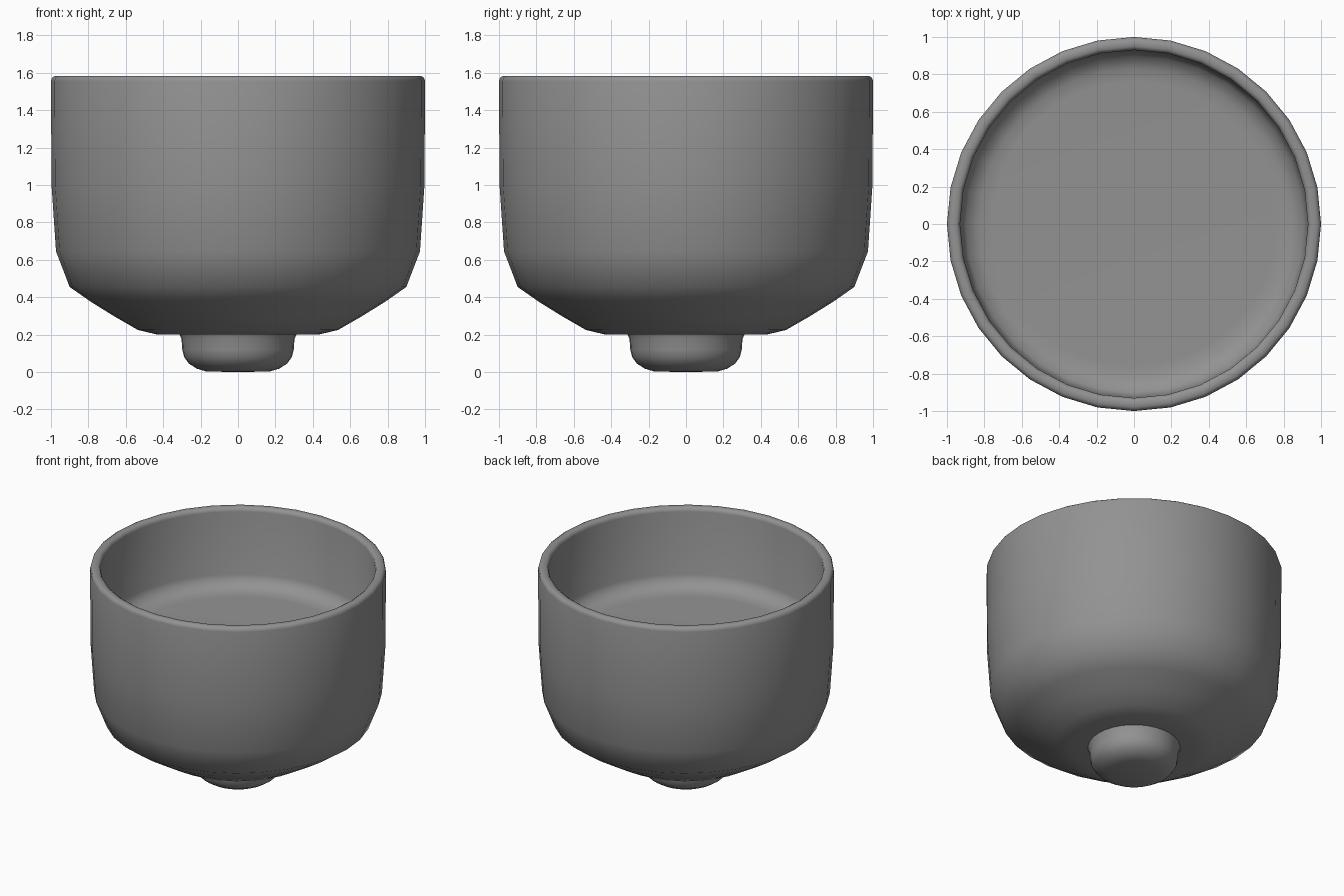
import bpy, bmesh, math

if "Cube" in bpy.data.objects:
    bpy.data.objects.remove(bpy.data.objects["Cube"])

SEGMENTS = 32

# Dark grey glaze
glaze = bpy.data.materials.new("dark_grey")
glaze.diffuse_color = (0.29, 0.29, 0.29, 1)
glaze.use_nodes = True
glaze.node_tree.nodes["Principled BSDF"].inputs["Base Color"].default_value = glaze.diffuse_color


def lathe(name, profile, angle):
    """Revolve (radius, height) points around z; radius 0 makes a pole."""
    bm = bmesh.new()
    rings = []
    for r, z in profile:
        count = SEGMENTS if r > 0 else 1
        rings.append([bm.verts.new((r * math.cos(2 * math.pi * i / SEGMENTS),
                                    r * math.sin(2 * math.pi * i / SEGMENTS), z))
                      for i in range(count)])
    for a, b in zip(rings, rings[1:]):
        for i in range(SEGMENTS):
            j = (i + 1) % SEGMENTS
            if len(a) == 1:
                bm.faces.new((a[0], b[j], b[i]))
            elif len(b) == 1:
                bm.faces.new((a[i], a[j], b[0]))
            else:
                bm.faces.new((a[i], a[j], b[j], b[i]))
    mesh = bpy.data.meshes.new(name)
    bm.to_mesh(mesh)
    bm.free()
    mesh.materials.append(glaze)
    obj = bpy.data.objects.new(name, mesh)
    bpy.context.collection.objects.link(obj)
    bpy.ops.object.select_all(action='DESELECT')
    obj.select_set(True)
    bpy.context.view_layer.objects.active = obj
    bpy.ops.object.shade_smooth_by_angle(angle=math.radians(angle))
    return obj


# Bowl: outer wall, rounded rim, inner wall and shallow raised floor
lathe("bowl", [
    (0.305, 0.20), (0.43, 0.20), (0.535, 0.225), (0.66, 0.297),
    (0.786, 0.375), (0.90, 0.455), (0.973, 0.645), (0.997, 1.0),
    (1.0, 1.555), (0.995, 1.573), (0.98, 1.583), (0.95, 1.583),
    (0.935, 1.573), (0.93, 1.555), (0.925, 1.09), (0.90, 1.035),
    (0.83, 1.003), (0.76, 1.0), (0, 1.0)], 50)

# Foot: rounded base, flaring slightly where it meets the bowl
lathe("foot", [
    (0, 0), (0.17, 0.003), (0.22, 0.018), (0.262, 0.045),
    (0.288, 0.08), (0.298, 0.12), (0.302, 0.175), (0.312, 0.20)], 50)
